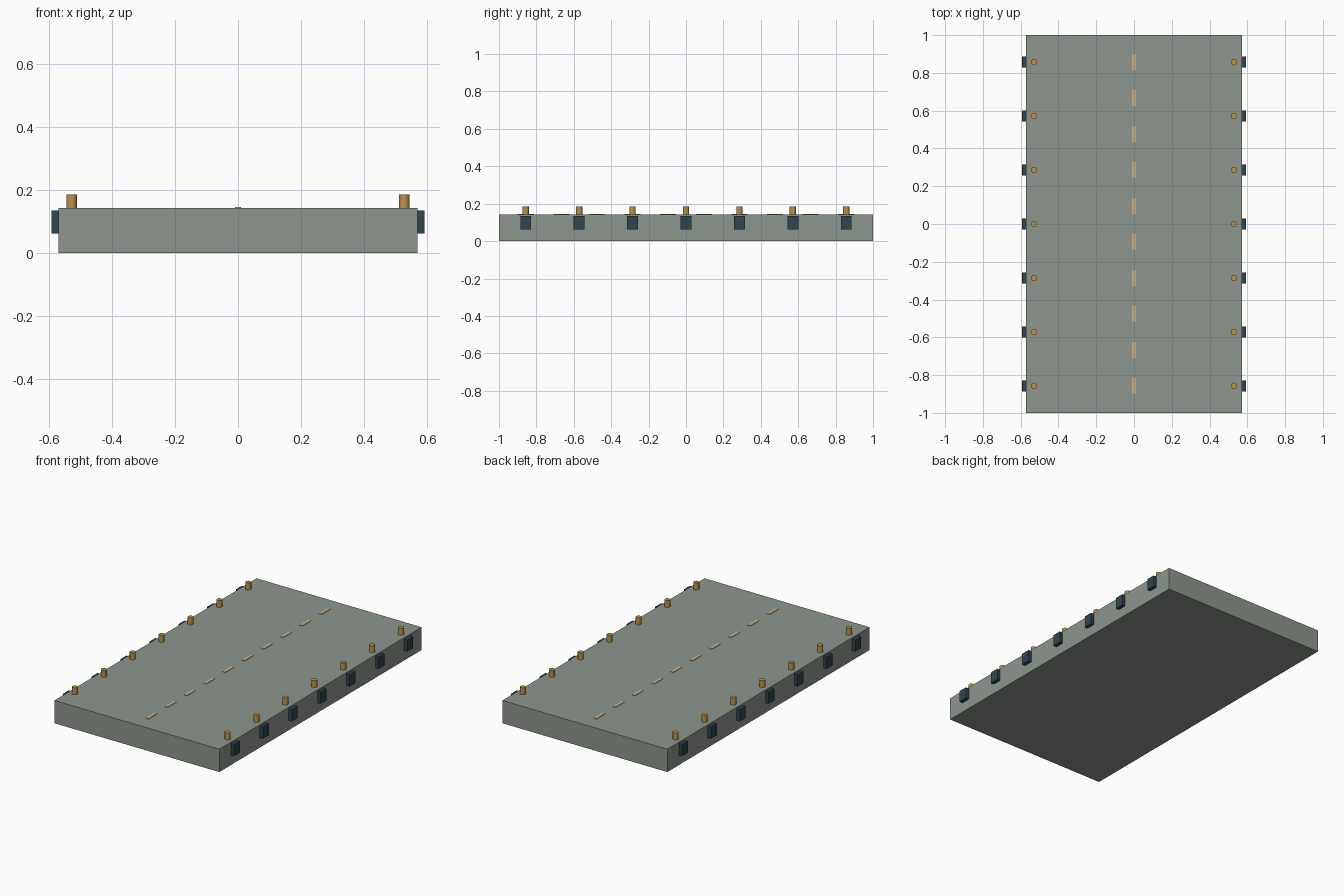
import bpy
import math

old = bpy.data.objects.get("Cube")
if old:
    bpy.data.objects.remove(old, do_unlink=True)


def material(name, rgb):
    m = bpy.data.materials.new(name)
    m.use_nodes = True
    m.diffuse_color = (*rgb, 1)
    m.node_tree.nodes["Principled BSDF"].inputs["Base Color"].default_value = (*rgb, 1)
    return m


concrete = material("concrete_grey", (0.27, 0.30, 0.27))
rubber = material("dark_blue_rubber", (0.03, 0.06, 0.075))
brass = material("bollard_gold", (0.50, 0.29, 0.07))
paint = material("line_tan", (0.57, 0.44, 0.24))


def box(name, low, high, mat):
    centre = [(a + b) / 2 for a, b in zip(low, high)]
    bpy.ops.mesh.primitive_cube_add(size=1, location=centre)
    ob = bpy.context.object
    ob.name = name
    ob.scale = [b - a for a, b in zip(low, high)]
    bpy.ops.object.transform_apply(location=False, rotation=False, scale=True)
    ob.data.materials.append(mat)
    return ob


def bollard(name, x, y):
    height = 0.043
    bpy.ops.mesh.primitive_cylinder_add(vertices=12, radius=0.017, depth=height,
                                        location=(x, y, TOP + height / 2))
    ob = bpy.context.object
    ob.name = name
    ob.data.materials.append(brass)
    bpy.ops.object.shade_smooth_by_angle(angle=math.radians(40))


HALF_WIDTH = 0.571
TOP = 0.143

# Pier deck
box("deck_slab", (-HALF_WIDTH, -1, 0), (HALF_WIDTH, 1, TOP), concrete)

# Fenders and mooring bollards along both long edges
for side, s in (("left", 1), ("right", -1)):
    for i in range(7):
        y = (i - 3) * 2 / 7
        xs = sorted((s * (HALF_WIDTH - 0.01), s * 0.593))
        box(f"{side}_fender_{i + 1}", (xs[0], y - 0.029, 0.062),
            (xs[1], y + 0.029, 0.134), rubber)
        bollard(f"{side}_bollard_{i + 1}", s * 0.529, y)

# Dashed centre line
for i in range(10):
    y = -0.857 + i * 1.714 / 9
    box(f"centre_dash_{i + 1}", (-0.01, y - 0.043, TOP - 0.002),
        (0.01, y + 0.043, TOP + 0.003), paint)
